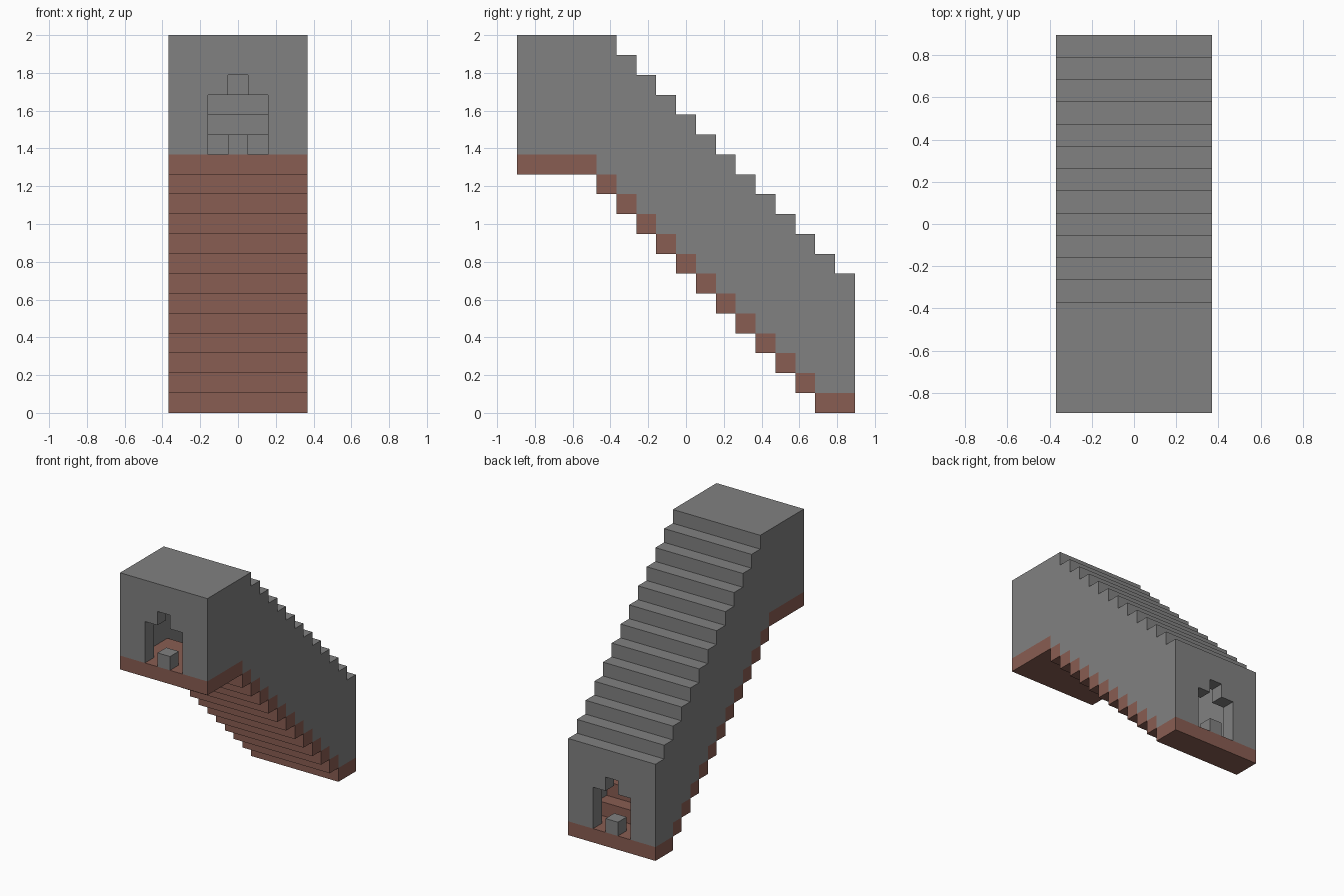
import bpy
import bmesh
from mathutils import Vector

if "Cube" in bpy.data.objects:
    bpy.data.objects.remove(bpy.data.objects["Cube"], do_unlink=True)

U = 2 / 19            # size of one block
W, L = 7, 17          # width and length in blocks


def material(name, rgb):
    m = bpy.data.materials.new(name)
    m.use_nodes = True
    m.diffuse_color = (*rgb, 1)
    m.node_tree.nodes["Principled BSDF"].inputs["Base Color"].default_value = (*rgb, 1)
    return m


stone = material("stone grey", (0.22, 0.22, 0.22))
brick = material("brick brown", (0.25, 0.11, 0.085))


def make_object(name, bm, mat):
    bmesh.ops.recalc_face_normals(bm, faces=bm.faces)
    mesh = bpy.data.meshes.new(name)
    bm.to_mesh(mesh)
    bm.free()
    mesh.materials.append(mat)
    ob = bpy.data.objects.new(name, mesh)
    bpy.context.collection.objects.link(ob)
    return ob


def prism(bm, points, direction):
    """Extrude a closed outline, given in block units, along a direction."""
    verts = [bm.verts.new(((p[0] - W / 2) * U, (p[1] - L / 2) * U, p[2] * U)) for p in points]
    face = bm.faces.new(verts)
    new = bmesh.ops.extrude_face_region(bm, geom=[face])["geom"]
    moved = [v for v in new if isinstance(v, bmesh.types.BMVert)]
    bmesh.ops.translate(bm, verts=moved, vec=Vector(direction) * U)


def box(bm, x, y, z, sx, sy, sz):
    prism(bm, [(x, y, z), (x + sx, y, z), (x + sx, y + sy, z), (x, y + sy, z)], (0, 0, sz))


def steps(height, start, end, x):
    """Stepped line along the length following a height rule."""
    line = [(x, start, height(start))]
    for j in range(start + 1, end):
        if height(j) != height(j - 1):
            line += [(x, j, height(j - 1)), (x, j, height(j))]
    return line + [(x, end, height(end - 1))]


def stepped_solid(name, top, bottom, start, end, x, width):
    bm = bmesh.new()
    prism(bm, steps(top, start, end, x) + steps(bottom, start, end, x)[::-1], (width, 0, 0))
    return make_object(name, bm, stone)


def roof_top(j):
    return 19 - max(0, j - 4)


def floor_top(j):
    return max(1, 13 - max(0, j - 3))


# Floor: landings and single-block treads
bm = bmesh.new()
box(bm, 0, 0, 12, W, 4, 1)
for j in range(4, 15):
    box(bm, 0, j, floor_top(j) - 1, W, 1, 1)
box(bm, 0, 15, 0, W, 2, 1)
make_object("stair_floor", bm, brick)

# Stepped passage shell, hollowed by a stepped cavity
shell = stepped_solid("passage_shell", roof_top, floor_top, 0, L, 0, W)
cutters = [stepped_solid("cavity_cutter", lambda j: roof_top(j) - 2,
                         lambda j: floor_top(j) - 1, 1, L - 1, 1, W - 2)]

# Doorways with a raised middle notch at each end
for y, z in ((-0.5, 13), (L - 1.2, 1)):
    half = [(2, z - 0.5), (2, z + 3), (3, z + 3), (3, z + 4)]
    outline = half + [(W - x, h) for x, h in reversed(half)]
    bm = bmesh.new()
    prism(bm, [(x, y, h) for x, h in outline], (0, 1.7, 0))
    cutters.append(make_object("door_cutter", bm, stone))

for cutter in cutters:
    cutter.hide_render = True
    mod = shell.modifiers.new("opening", "BOOLEAN")
    mod.operation = "DIFFERENCE"
    mod.solver = "EXACT"
    mod.object = cutter
bpy.context.view_layer.update()
cut = bpy.data.meshes.new_from_object(shell.evaluated_get(bpy.context.evaluated_depsgraph_get()))
shell.modifiers.clear()
shell.data = cut
for cutter in cutters:
    bpy.data.objects.remove(cutter, do_unlink=True)

# Single block standing in each doorway
for name, y, z in (("front_door_block", 0, 13), ("back_door_block", L - 1, 1)):
    bm = bmesh.new()
    box(bm, 3, y, z, 1, 1, 1)
    make_object(name, bm, stone)
